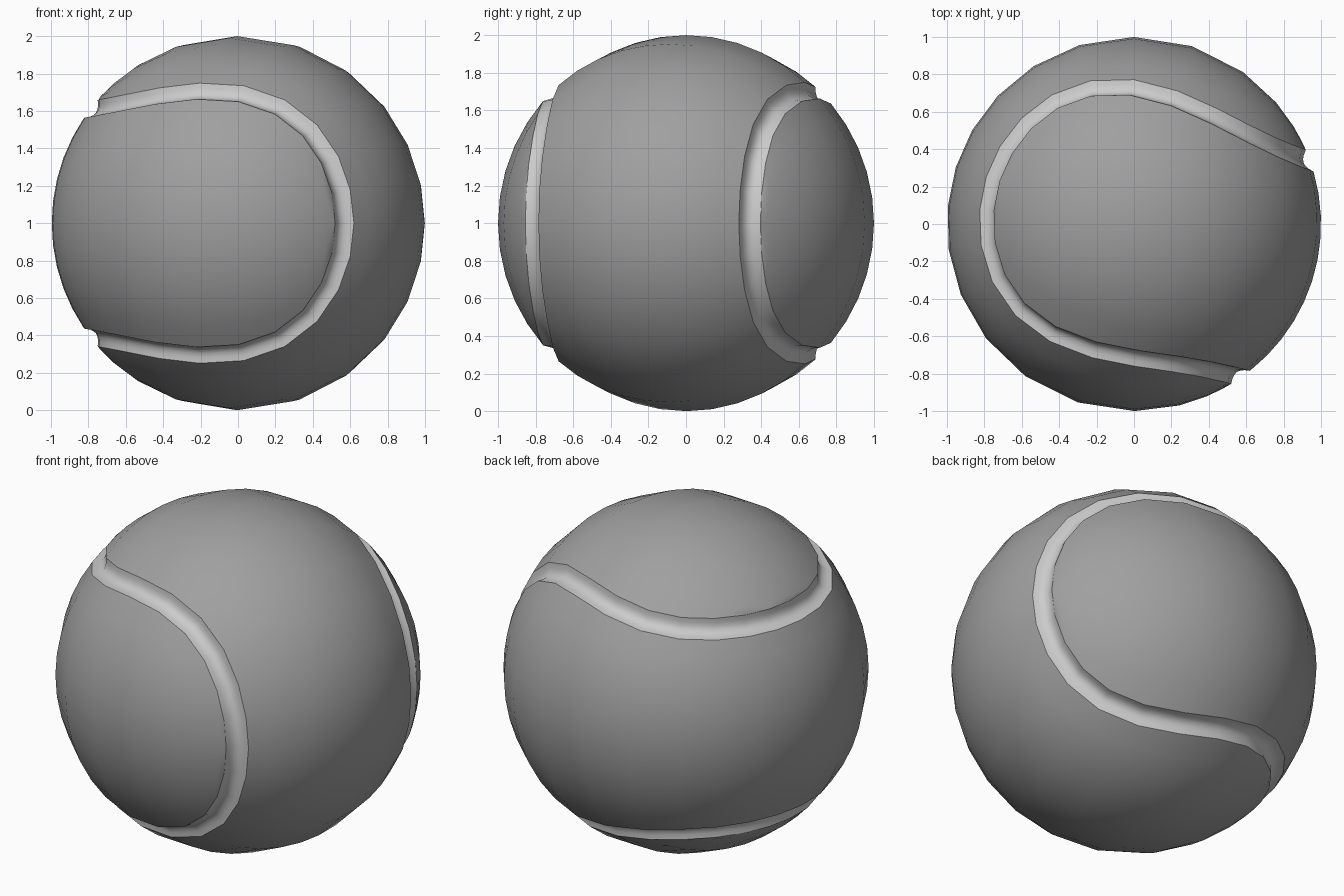
import bpy, bmesh
from math import sin, cos, radians
from mathutils import Vector

if "Cube" in bpy.data.objects:
    bpy.data.objects.remove(bpy.data.objects["Cube"])

N = 48                    # samples around the seam
COLS = 10                 # panel faces across
HALF = 0.061              # half width of groove (radians)
DEPTH = 0.036             # groove depth
LAT = radians(52.5)       # how far the seam swings towards each pole
BULGE = 0.28              # roundness of the lobes
TILT = radians(-17.7)     # heading of the seam's axis

D = Vector((cos(TILT), sin(TILT), 0))
E = Vector((-sin(TILT), cos(TILT), 0))
UP = Vector((0, 0, 1))


def seam_point(s):
    lat, phi = LAT * cos(2 * s), s + BULGE * sin(4 * s)
    return Vector((cos(lat) * cos(phi), cos(lat) * sin(phi), sin(lat)))


def offset_point(s, a):
    """Point on the sphere at angle a to the side of the seam."""
    p = seam_point(s)
    t = seam_point(s + 0.001) - seam_point(s - 0.001)
    n = p.cross(t).normalized()
    return p * cos(a) + n * sin(a)


def build(name, rows, closed, shade):
    bm = bmesh.new()
    grid = [[bm.verts.new(E * p.x + UP * p.y + D * p.z) for p in r] for r in rows]
    for i in range(len(grid) if closed else len(grid) - 1):
        a, b = grid[i], grid[(i + 1) % len(grid)]
        for j in range(len(a) - 1):
            bm.faces.new((a[j], a[j + 1], b[j + 1], b[j]))
    bmesh.ops.remove_doubles(bm, verts=bm.verts, dist=0.0005)
    # all faces look outwards
    bm.normal_update()
    for f in bm.faces:
        if f.normal.dot(f.calc_center_median()) < 0:
            f.normal_flip()
        f.smooth = True
    me = bpy.data.meshes.new(name)
    bm.to_mesh(me)
    bm.free()
    ob = bpy.data.objects.new(name, me)
    ob.location.z = 1
    bpy.context.collection.objects.link(ob)
    mat = bpy.data.materials.new(name + "_grey")
    mat.diffuse_color = (shade, shade, shade, 1)
    mat.use_nodes = True
    mat.node_tree.nodes["Principled BSDF"].inputs["Base Color"].default_value = mat.diffuse_color
    me.materials.append(mat)
    return ob


# felt panels: arcs bridging the two mirrored halves of the seam
rungs = []
for i in range(N // 2 + 1):
    p = offset_point(radians(90 - 360 / N * i), HALF)
    if i in (0, N // 2):
        p.x = 0
        rungs.append([p.copy() for j in range(COLS + 1)])
        continue
    q = Vector((-p.x, p.y, p.z))
    w = p.angle(q)
    rungs.append([(p * sin(w * (1 - j / COLS)) + q * sin(w * j / COLS)) / sin(w)
                  for j in range(COLS + 1)])
build("felt_panel_a", rungs, False, 0.35)
build("felt_panel_b", [[Vector((p.y, p.x, -p.z)) for p in r] for r in rungs], False, 0.35)

# rounded seam groove between the panels
groove = []
for i in range(N):
    s = radians(360 / N * i)
    groove.append([offset_point(s, HALF * k / 3) * (1 - DEPTH * (1 - (k / 3) ** 2))
                   for k in range(-3, 4)])
build("seam_groove", groove, True, 0.8)
